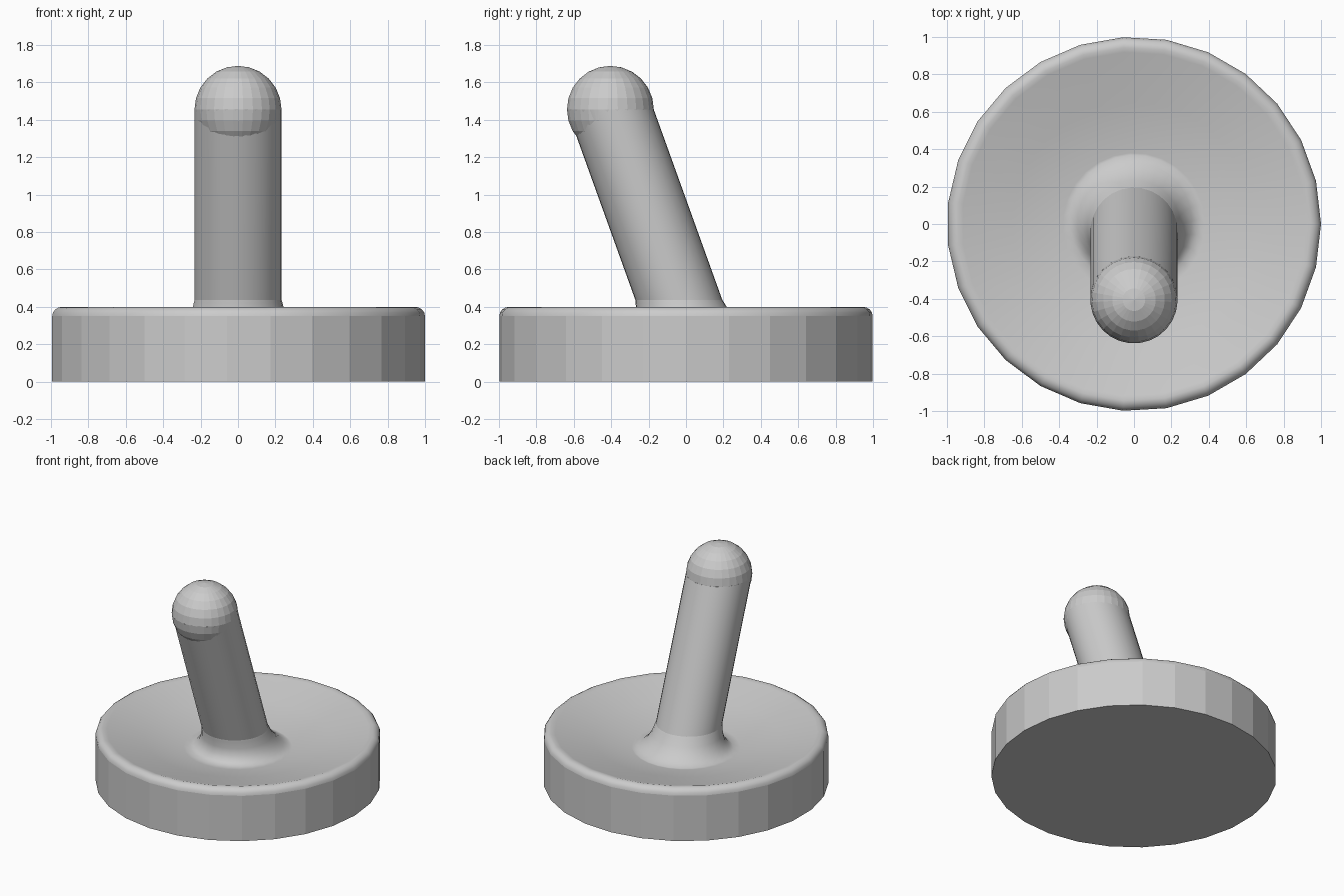
import bpy
import bmesh
from math import cos, sin, tau, radians

SIDES = 27
LEAN = 0.36          # forward shift per unit of height
PIVOT = 0.33         # height where the stick axis crosses the middle

cube = bpy.data.objects.get("Cube")
if cube:
    bpy.data.objects.remove(cube, do_unlink=True)

grey = bpy.data.materials.new("plain_grey")
grey.use_nodes = True
grey.diffuse_color = (0.6, 0.6, 0.6, 1)
grey.node_tree.nodes["Principled BSDF"].inputs["Base Color"].default_value = (0.6, 0.6, 0.6, 1)


def axis_y(z):
    return -LEAN * (z - PIVOT)


def add_object(name, bm):
    bmesh.ops.recalc_face_normals(bm, faces=bm.faces)
    mesh = bpy.data.meshes.new(name)
    bm.to_mesh(mesh)
    bm.free()
    mesh.materials.append(grey)
    obj = bpy.data.objects.new(name, mesh)
    bpy.context.collection.objects.link(obj)
    return obj


def loft(name, rings, is_smooth):
    """Skin stacked circles given as (radius, height, y offset) and cap both ends."""
    bm = bmesh.new()
    loops = []
    for r, z, y in rings:
        loops.append([bm.verts.new((r * cos(tau * i / SIDES), y + r * sin(tau * i / SIDES), z))
                      for i in range(SIDES)])
    for k, (low, high) in enumerate(zip(loops, loops[1:])):
        for i in range(SIDES):
            j = (i + 1) % SIDES
            face = bm.faces.new((low[i], low[j], high[j], high[i]))
            face.smooth = is_smooth(k)
    bm.faces.new(loops[0])
    bm.faces.new(loops[-1])
    # Hard edges where flat walls meet smooth surfaces
    for edge in bm.edges:
        if any(not f.smooth for f in edge.link_faces):
            edge.smooth = False
    return add_object(name, bm)


# Base: faceted wall, rounded rim, shallow dish and a fillet that leans with the stick
base = [(1.0, 0, 0), (1.0, 0.35, 0)]
for step in range(1, 5):
    a = radians(22.5 * step)
    base.append((0.945 + 0.055 * cos(a), 0.35 + 0.05 * sin(a), 0))
base += [(0.92, 0.393, 0), (0.65, 0.33, 0), (0.38, 0.265, 0)]
for r, z in [(0.345, 0.265), (0.31, 0.285), (0.275, 0.32), (0.25, 0.37), (0.238, 0.42), (0.225, 0.46)]:
    base.append((r, z, axis_y(z)))
loft("dish_base", base, lambda k: k > 0)

# Leaning stick with level circular sections
TOP = 1.455
loft("stick", [(0.233, z, axis_y(z)) for z in (0.2, TOP)], lambda k: True)

# Round knob at the top of the stick
bm = bmesh.new()
bmesh.ops.create_uvsphere(bm, u_segments=SIDES, v_segments=12, radius=0.233)
bmesh.ops.translate(bm, verts=bm.verts, vec=(0, axis_y(TOP), TOP))
add_object("knob", bm)
